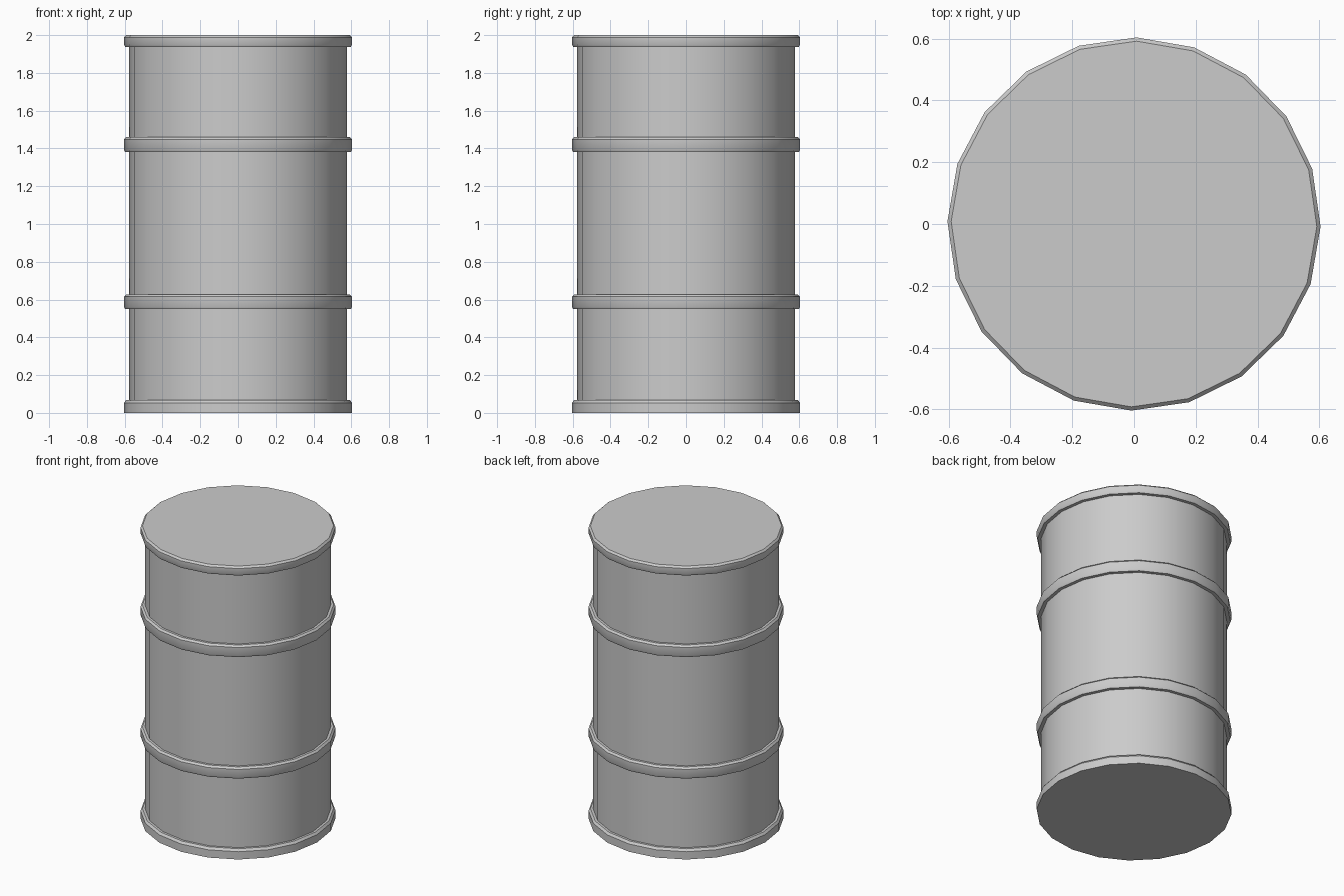
import bpy, bmesh
from math import radians, cos, sin, pi

if "Cube" in bpy.data.objects:
    bpy.data.objects.remove(bpy.data.objects["Cube"])

SIDES = 20
TURN = radians(-0.8)
R_BODY, R_RIB, C = 0.576, 0.604, 0.012


def lathe(name, profile):
    """Spin a bottom-to-top (radius, z) profile and cap both ends."""
    bm = bmesh.new()
    rings = []
    for r, z in profile:
        rings.append([bm.verts.new((r * cos(TURN + 2 * pi * i / SIDES),
                                    r * sin(TURN + 2 * pi * i / SIDES), z))
                      for i in range(SIDES)])
    for a, b in zip(rings, rings[1:]):
        for i in range(SIDES):
            j = (i + 1) % SIDES
            bm.faces.new((a[i], a[j], b[j], b[i]))
    bm.faces.new(rings[0][::-1])
    bm.faces.new(rings[-1])
    mesh = bpy.data.meshes.new(name)
    bm.to_mesh(mesh)
    bm.free()
    obj = bpy.data.objects.new(name, mesh)
    bpy.context.collection.objects.link(obj)
    bpy.context.view_layer.objects.active = obj
    obj.select_set(True)
    bpy.ops.object.shade_smooth_by_angle(angle=radians(30))
    obj.select_set(False)
    return obj


# bottom rim
profile = [(R_RIB, 0), (R_RIB, 0.065 - C), (R_RIB - C, 0.068), (R_BODY, 0.068)]

# two raised ribs with softened edges
for z0, z1 in ((0.55, 0.627), (1.38, 1.46)):
    profile += [(R_BODY, z0), (R_RIB - C / 2, z0), (R_RIB, z0 + C),
                (R_RIB, z1 - C), (R_RIB - C, z1), (R_BODY, z1)]

# top rim and flat lid
profile += [(R_BODY, 1.938), (R_RIB - C / 2, 1.938), (R_RIB, 1.938 + C),
            (R_RIB, 2 - C), (R_RIB - C, 2)]

lathe("drum", profile)
